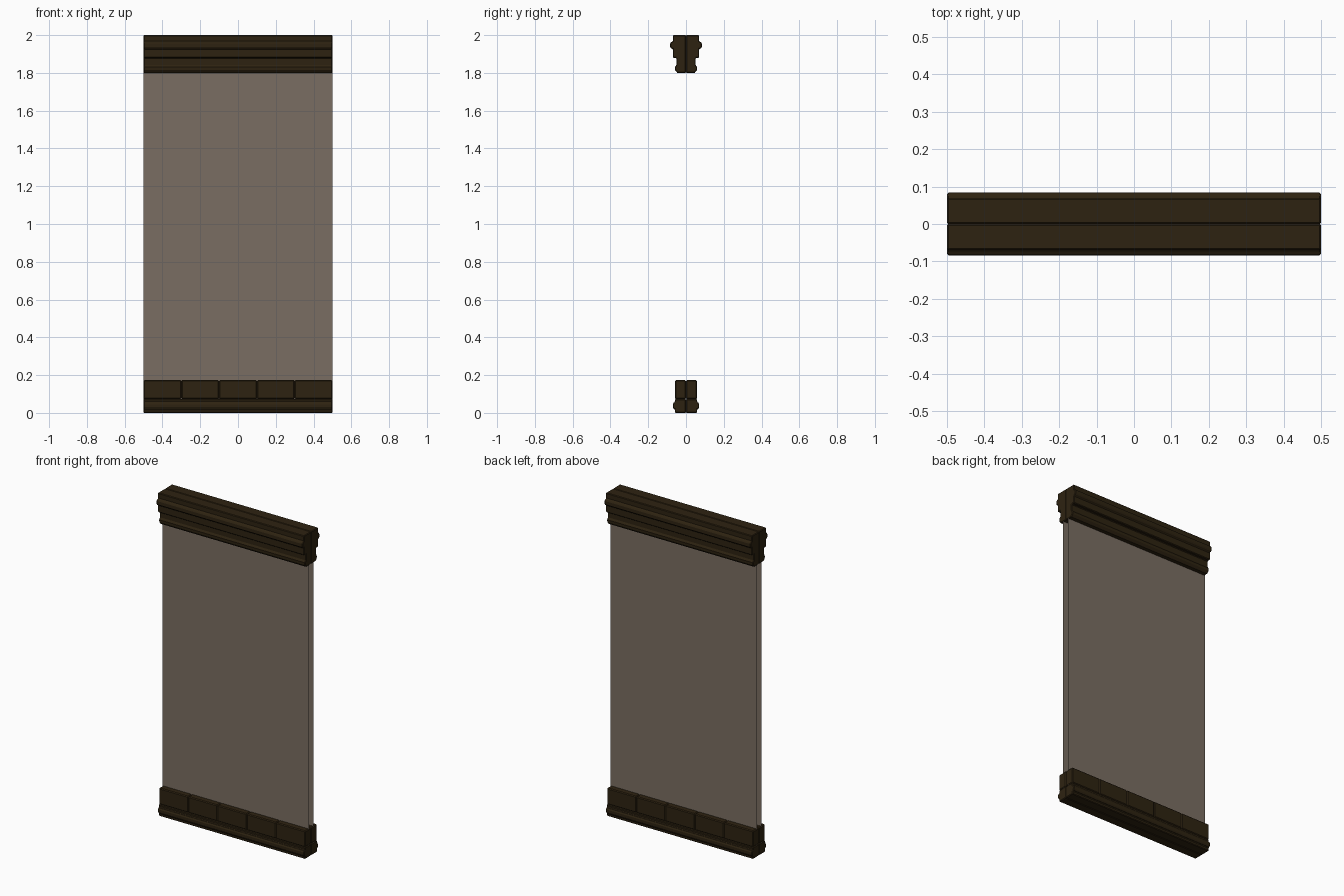
import bpy, bmesh

if "Cube" in bpy.data.objects:
    bpy.data.objects.remove(bpy.data.objects["Cube"])


def material(name, rgb):
    m = bpy.data.materials.new(name)
    m.diffuse_color = (*rgb, 1.0)
    m.use_nodes = True
    m.node_tree.nodes["Principled BSDF"].inputs["Base Color"].default_value = m.diffuse_color
    return m


WOOD = material("dark_wood", (0.027, 0.0165, 0.0055))
PLASTER = material("grey_brown_plaster", (0.195, 0.155, 0.122))


def extrude_profile(name, profile, x0, x1, side, mat, bevel=0.0):
    """Extrude a (depth, z) outline along x; side -1 is front, +1 is back."""
    bm = bmesh.new()
    a = [bm.verts.new((x0, side * d, z)) for d, z in profile]
    face = bm.faces.new(a)
    res = bmesh.ops.extrude_face_region(bm, geom=[face])
    moved = [g for g in res["geom"] if isinstance(g, bmesh.types.BMVert)]
    bmesh.ops.translate(bm, verts=moved, vec=(x1 - x0, 0, 0))
    bmesh.ops.recalc_face_normals(bm, faces=bm.faces)
    me = bpy.data.meshes.new(name)
    bm.to_mesh(me)
    bm.free()
    me.materials.append(mat)
    ob = bpy.data.objects.new(name, me)
    bpy.context.collection.objects.link(ob)
    if bevel:
        mod = ob.modifiers.new("soft_edges", "BEVEL")
        mod.width = bevel
        mod.segments = 1
        mod.limit_method = "ANGLE"
        mod.angle_limit = 0.9
    return ob


def sheet(name, side):
    """Single-sided wall surface facing outwards."""
    y = side * 0.022
    pts = [(-0.5, y, 0.02), (0.5, y, 0.02), (0.5, y, 1.98), (-0.5, y, 1.98)]
    me = bpy.data.meshes.new(name)
    me.from_pydata(pts if side < 0 else pts[::-1], [], [(0, 1, 2, 3)])
    me.materials.append(PLASTER)
    bpy.context.collection.objects.link(bpy.data.objects.new(name, me))


# Stepped cornice outline with a projecting bead and a rounded foot
cornice = [(0, 1.80), (0.046, 1.80), (0.058, 1.815), (0.059, 1.83),
           (0.051, 1.842), (0.051, 1.88), (0.07, 1.88), (0.07, 1.927),
           (0.078, 1.927), (0.084, 1.937), (0.084, 1.955), (0.078, 1.965),
           (0.07, 1.965), (0.07, 2.0), (0, 2.0)]
# Skirting outline with a bulging bead
skirting = [(0, 0), (0.059, 0), (0.059, 0.019), (0.065, 0.021), (0.07, 0.03),
            (0.07, 0.045), (0.065, 0.054), (0.059, 0.056), (0.059, 0.073), (0, 0.073)]
# Blocks resting on the skirting
block = [(0, 0.073), (0.059, 0.073), (0.059, 0.173), (0, 0.173)]

for side, label in ((-1, "front"), (1, "back")):
    sheet(f"{label}_wall_sheet", side)
    extrude_profile(f"{label}_cornice", cornice, -0.5, 0.5, side, WOOD, 0.004)
    extrude_profile(f"{label}_skirting", skirting, -0.5, 0.5, side, WOOD, 0.004)
    for i in range(5):
        x = -0.5 + 0.2 * i
        extrude_profile(f"{label}_block_{i + 1}", block, x, x + 0.2, side, WOOD, 0.005)
